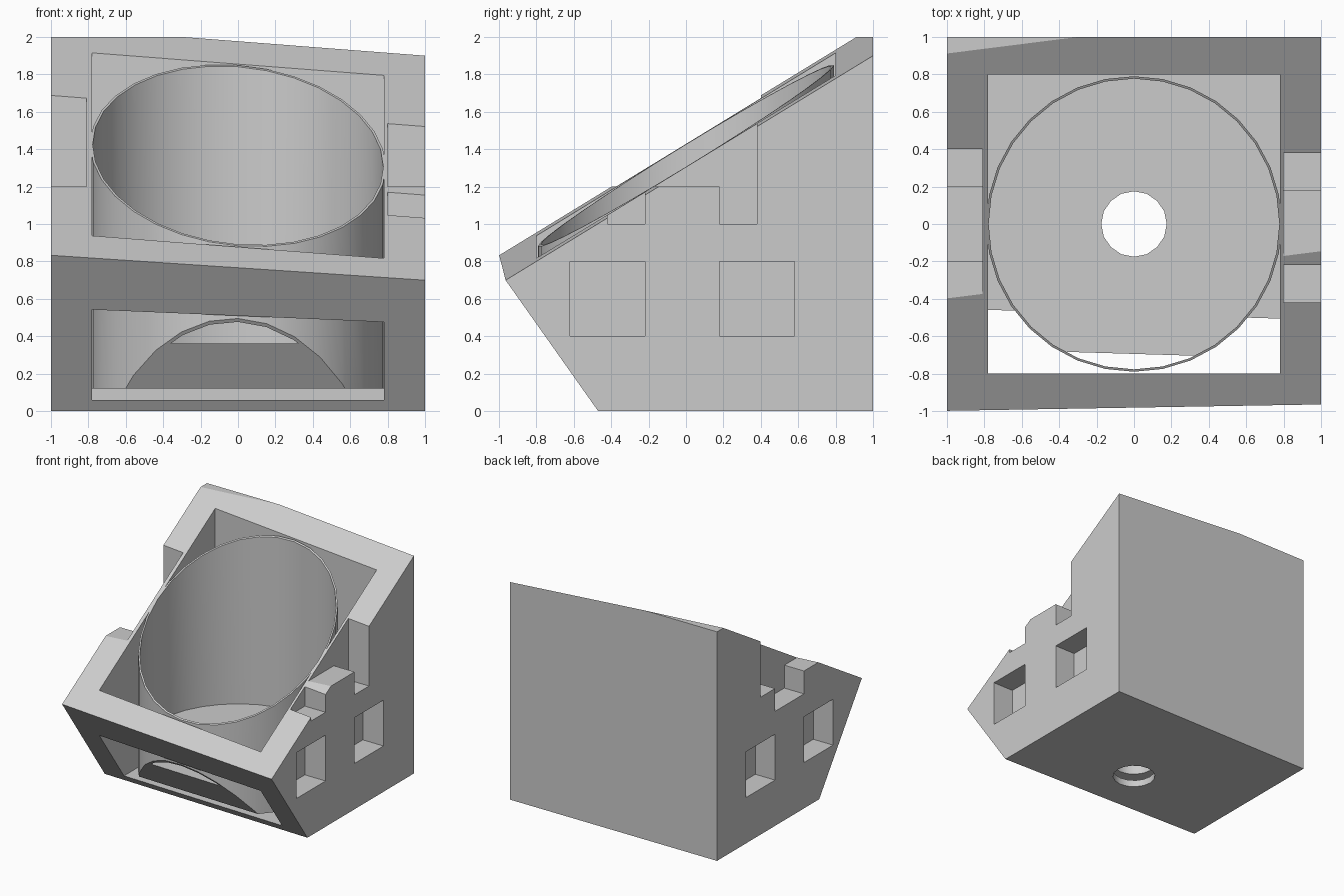
import bpy, bmesh, math
from mathutils import Vector, Matrix

if "Cube" in bpy.data.objects:
    bpy.data.objects.remove(bpy.data.objects["Cube"])

grey = bpy.data.materials.new("light_grey")
grey.diffuse_color = (0.6, 0.6, 0.6, 1)
grey.use_nodes = True
grey.node_tree.nodes["Principled BSDF"].inputs["Base Color"].default_value = grey.diffuse_color

# Tilted planes trimming the top and the front: (normal, distance)
TRIMS = [(Vector((0.077, -0.611, 1)), 1.366),
         (Vector((-0.03, -1, -0.707)), 0.44)]


def trim(bm):
    for n, d in TRIMS:
        geom = bm.verts[:] + bm.edges[:] + bm.faces[:]
        cut = bmesh.ops.bisect_plane(bm, geom=geom, plane_co=n * (d / n.length_squared),
                                     plane_no=n, clear_outer=True)["geom_cut"]
        edges = [e for e in cut if isinstance(e, bmesh.types.BMEdge)]
        bmesh.ops.contextual_create(bm, geom=edges)
    bmesh.ops.recalc_face_normals(bm, faces=bm.faces[:])


def finish(name, bm):
    me = bpy.data.meshes.new(name)
    bm.to_mesh(me)
    bm.free()
    me.materials.append(grey)
    ob = bpy.data.objects.new(name, me)
    bpy.context.collection.objects.link(ob)
    return ob


def box(name, x, y, z, trimmed=False):
    bm = bmesh.new()
    bmesh.ops.create_cube(bm, size=1)
    for v in bm.verts:
        v.co = [lo + (c + 0.5) * (hi - lo) for c, (lo, hi) in zip(v.co, (x, y, z))]
    if trimmed:
        trim(bm)
    return finish(name, bm)


def cylinder(name, r, z, sides, trimmed=False):
    bm = bmesh.new()
    bmesh.ops.create_cone(bm, cap_ends=True, segments=sides, radius1=r, radius2=r,
                          depth=z[1] - z[0],
                          matrix=Matrix.Translation((0, 0, (z[0] + z[1]) / 2)))
    if trimmed:
        trim(bm)
    return finish(name, bm)


def carve(ob, cutters):
    # Subtract each cutter, then bake the result and drop the cutters
    for c in cutters:
        c.hide_render = True
        m = ob.modifiers.new("cut", 'BOOLEAN')
        m.operation, m.solver, m.object = 'DIFFERENCE', 'EXACT', c
    dg = bpy.context.evaluated_depsgraph_get()
    ob.modifiers.update() if hasattr(ob.modifiers, "update") else None
    me = bpy.data.meshes.new_from_object(ob.evaluated_get(dg))
    ob.modifiers.clear()
    ob.data = me
    for c in cutters:
        bpy.data.objects.remove(c)


# Housing: wedge-topped block with an open square well and a drain hole
housing = box("housing", (-1, 1), (-1.2, 1), (0, 2), trimmed=True)
cutters = [box("well_cutter", (-0.78, 0.78), (-0.8, 0.8), (0.06, 3)),
           cylinder("drain_cutter", 0.175, (-0.5, 0.09), 16)]

# Side wall notches (y start, y end, floor height) and blind window pockets
left, right = (-1.2, -0.81), (0.8, 1.2)
for x, notches, windows in (
        (left, [(0.2, 0.4, 1.2), (-0.2, 0.2, 1.0), (-0.41, -0.2, 1.2)], (-0.6, 0.2)),
        (right, [(0.18, 0.38, 1.0), (-0.22, 0.18, 1.2), (-0.42, -0.22, 1.0)], (-0.62, 0.18))):
    for y0, y1, z in notches:
        cutters.append(box("notch_cutter", x, (y0, y1), (z, 3)))
    for y in windows:
        cutters.append(box("window_cutter", x, (y, y + 0.4), (0.4, 0.8)))
carve(housing, cutters)

# Round cup inside the well, with a thick floor and a drain hole
cup = cylinder("cup", 0.79, (0.12, 3), 32, trimmed=True)
carve(cup, [cylinder("bore_cutter", 0.777, (0.36, 4), 32),
            cylinder("cup_drain_cutter", 0.175, (-0.5, 0.8), 16)])

for ob in (housing, cup):
    bpy.ops.object.select_all(action='DESELECT')
    ob.select_set(True)
    bpy.context.view_layer.objects.active = ob
    bpy.ops.object.shade_smooth_by_angle(angle=math.radians(30))
